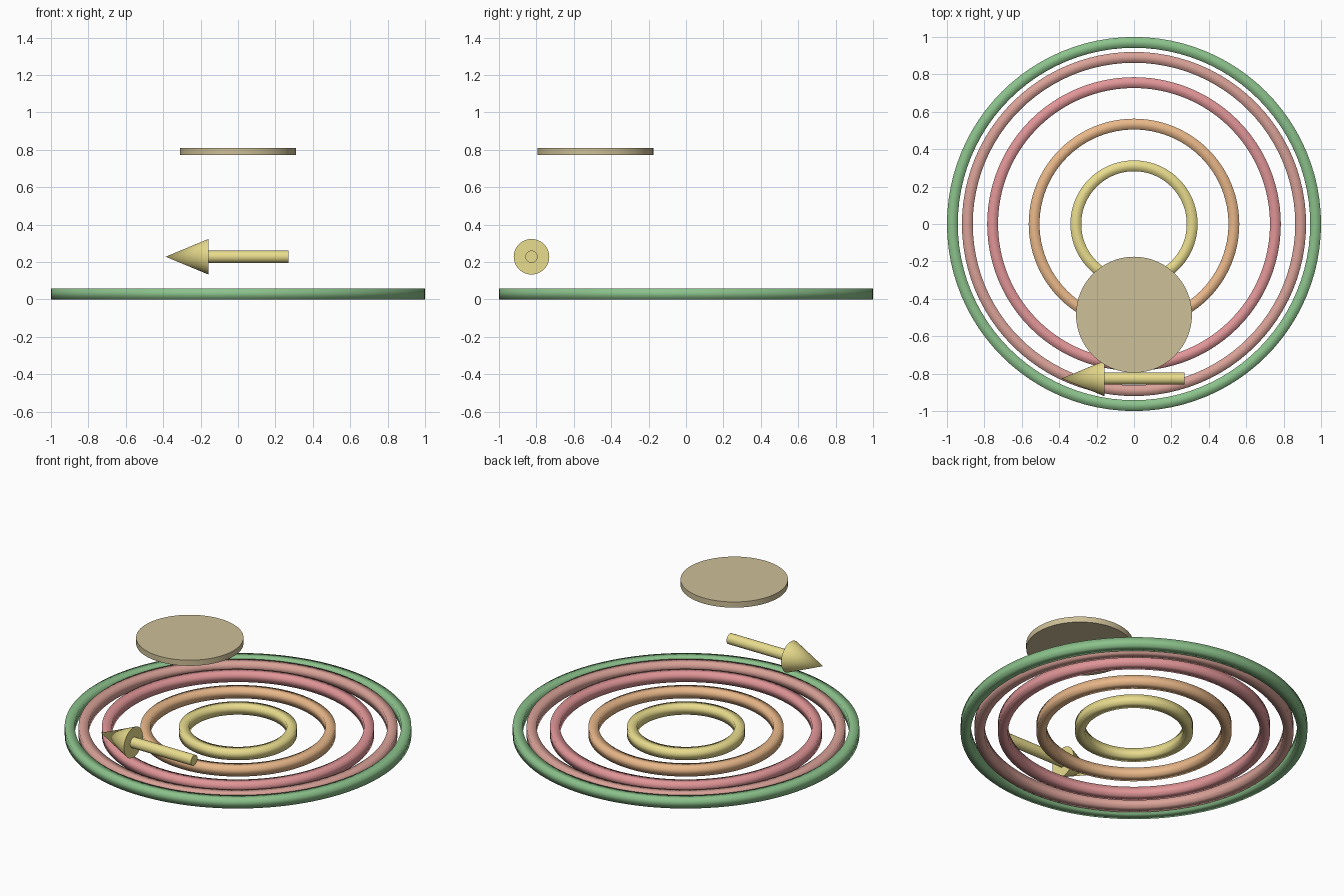
import bpy, bmesh
from math import pi, radians
from mathutils import Matrix

if "Cube" in bpy.data.objects:
    bpy.data.objects.remove(bpy.data.objects["Cube"])


def material(name, srgb):
    mat = bpy.data.materials.new(name)
    mat.diffuse_color = [(c / 255) ** 2.2 for c in srgb] + [1]
    mat.use_nodes = True
    mat.node_tree.nodes["Principled BSDF"].inputs["Base Color"].default_value = mat.diffuse_color
    return mat


def ring(name, outer, mat, size=0.058):
    """Square-section ring standing on z = 0, softly shaded."""
    bm = bmesh.new()
    inner = outer - size
    profile = [bm.verts.new((x, 0, z)) for x, z in
               ((inner, 0), (outer, 0), (outer, size), (inner, size))]
    edges = [bm.edges.new((profile[i], profile[(i + 1) % 4])) for i in range(4)]
    bmesh.ops.spin(bm, geom=profile + edges, cent=(0, 0, 0), axis=(0, 0, 1),
                   angle=2 * pi, steps=96)
    bmesh.ops.remove_doubles(bm, verts=bm.verts, dist=1e-5)
    bmesh.ops.recalc_face_normals(bm, faces=bm.faces)
    for f in bm.faces:
        f.smooth = True
    mesh = bpy.data.meshes.new(name)
    bm.to_mesh(mesh)
    bm.free()
    mesh.materials.append(mat)
    obj = bpy.data.objects.new(name, mesh)
    bpy.context.collection.objects.link(obj)


def finish(name, mat):
    obj = bpy.context.object
    obj.name = name
    obj.data.materials.append(mat)
    bpy.ops.object.shade_smooth_by_angle(angle=radians(35))


yellow = material("yellow", (232, 219, 140))

# Concentric rings, outside to inside
ring("outer_ring", 1.0, material("green", (138, 192, 138)))
ring("second_ring", 0.92, material("pink", (216, 160, 150)))
ring("third_ring", 0.785, material("red", (224, 148, 150)))
ring("fourth_ring", 0.563, material("orange", (232, 182, 136)))
ring("inner_ring", 0.34, yellow)

# Floating disc
bpy.ops.mesh.primitive_cylinder_add(vertices=64, radius=0.31, depth=0.036,
                                    location=(0, -0.485, 0.79))
finish("disc", material("tan", (204, 190, 150)))

# Arrow pointing to -x
tip, neck, tail = -0.387, -0.158, 0.27
y, z = -0.826, 0.228
bpy.ops.mesh.primitive_cylinder_add(vertices=32, radius=0.033, depth=tail - neck,
                                    location=((tail + neck) / 2, y, z),
                                    rotation=(0, pi / 2, 0))
finish("arrow_shaft", yellow)
bpy.ops.mesh.primitive_cone_add(vertices=48, radius1=0.095, radius2=0,
                                depth=neck - tip,
                                location=((tip + neck) / 2, y, z),
                                rotation=(0, -pi / 2, 0))
finish("arrow_head", yellow)
